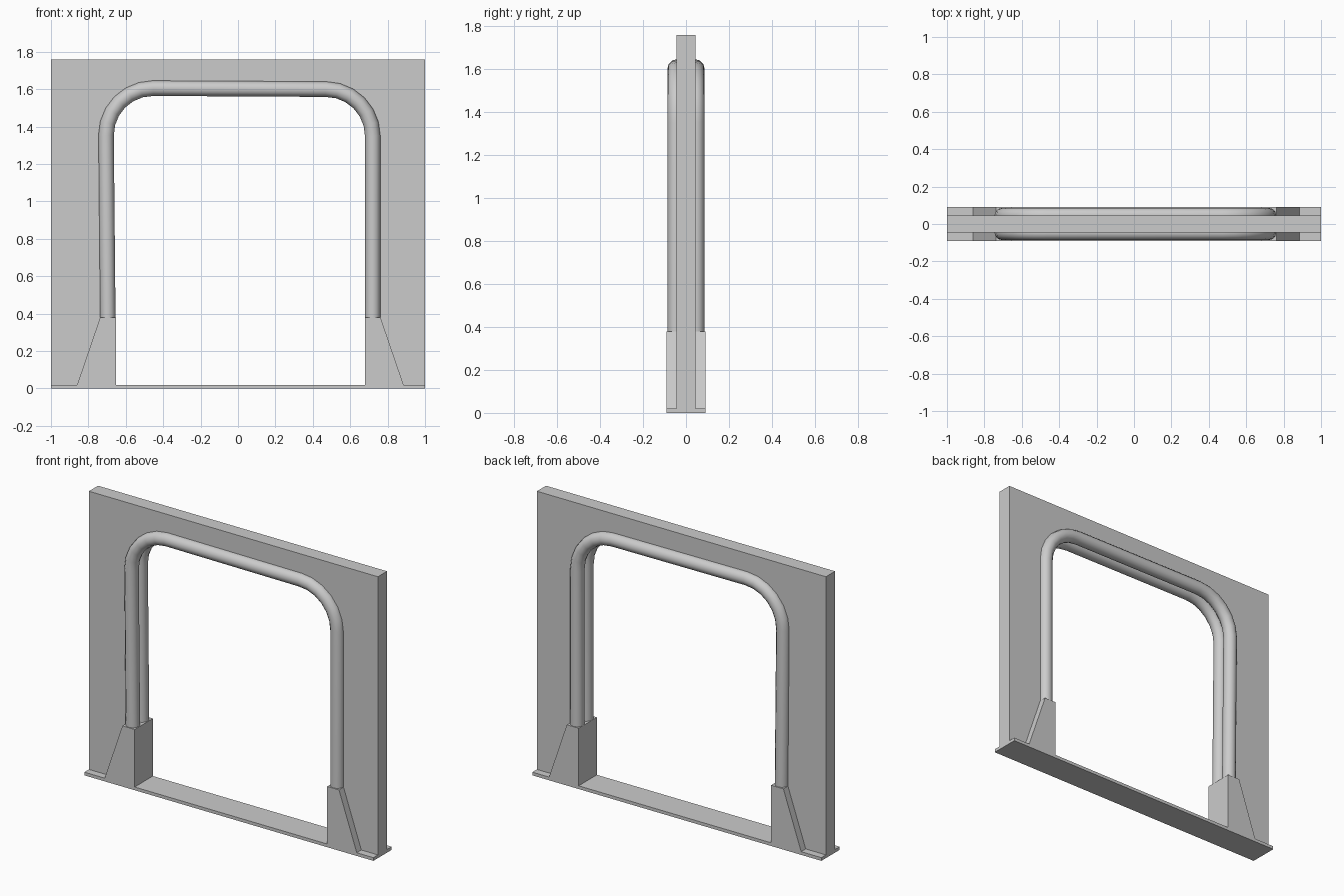
import bpy, bmesh, math
from mathutils import Vector

cube = bpy.data.objects.get("Cube")
if cube:
    bpy.data.objects.remove(cube, do_unlink=True)

# Single flat grey
grey = bpy.data.materials.new("light grey")
grey.use_nodes = True
colour = (0.6, 0.6, 0.6, 1)
grey.diffuse_color = colour
grey.node_tree.nodes["Principled BSDF"].inputs["Base Color"].default_value = colour

PLATE_TOP = 0.02
WALL_Y = 0.045
BASE_Y = 0.09


def extrude_profile(name, points, half_depth):
    """Prism from an x-z outline, centred on y = 0."""
    bm = bmesh.new()
    face = bm.faces.new([bm.verts.new((x, -half_depth, z)) for x, z in points])
    result = bmesh.ops.extrude_face_region(bm, geom=[face])
    moved = [v for v in result["geom"] if isinstance(v, bmesh.types.BMVert)]
    bmesh.ops.translate(bm, verts=moved, vec=(0, 2 * half_depth, 0))
    bmesh.ops.recalc_face_normals(bm, faces=bm.faces)
    mesh = bpy.data.meshes.new(name)
    bm.to_mesh(mesh)
    bm.free()
    mesh.materials.append(grey)
    obj = bpy.data.objects.new(name, mesh)
    bpy.context.collection.objects.link(obj)
    return obj


def arc(cx, cz, radius, start, end, steps=6):
    angles = [math.radians(start + (end - start) * i / steps) for i in range(steps + 1)]
    return [(cx + radius * math.cos(a), cz + radius * math.sin(a)) for a in angles]


# Rounded arch line shared by the opening and the tubes
arch = [(-0.695, 0.3)]
arch += arc(-0.455, 1.355, 0.25, 180, 90)
arch += arc(0.47, 1.35, 0.25, 90, 0)
arch += [(0.72, 0.3)]

# Wall with the arched doorway
opening = [(-0.695, 0)] + arch[1:-1] + [(0.72, 0)]
extrude_profile("wall", [(-1, 0), (-1, 1.76), (1, 1.76), (1, 0)] + opening[::-1], WALL_Y)

# Threshold plate
extrude_profile("threshold", [(-1, 0), (1, 0), (1, PLATE_TOP), (-1, PLATE_TOP)], BASE_Y)

# Tapered feet around the doorway sides
for name, inner, top_outer, foot in (("right_foot", -0.652, -0.737, -0.86),
                                     ("left_foot", 0.68, 0.762, 0.885)):
    outline = [(inner, 0.01), (foot, 0.01), (foot, PLATE_TOP),
               (top_outer, 0.38), (inner, 0.38)]
    extrude_profile(name, outline, BASE_Y)

# Tube trim on the front and back edges of the doorway
for name, y in (("front_tube", -WALL_Y), ("back_tube", WALL_Y)):
    curve = bpy.data.curves.new(name, "CURVE")
    curve.dimensions = "3D"
    curve.bevel_depth = 0.041
    curve.bevel_resolution = 4
    curve.use_fill_caps = True
    spline = curve.splines.new("POLY")
    spline.points.add(len(arch) - 1)
    for point, (x, z) in zip(spline.points, arch):
        point.co = Vector((x, y, z, 1))
    curve.materials.append(grey)
    tube = bpy.data.objects.new(name, curve)
    bpy.context.collection.objects.link(tube)
    bpy.ops.object.select_all(action="DESELECT")
    tube.select_set(True)
    bpy.context.view_layer.objects.active = tube
    bpy.ops.object.convert(target="MESH")
    bpy.ops.object.shade_smooth_by_angle(angle=math.radians(40))
